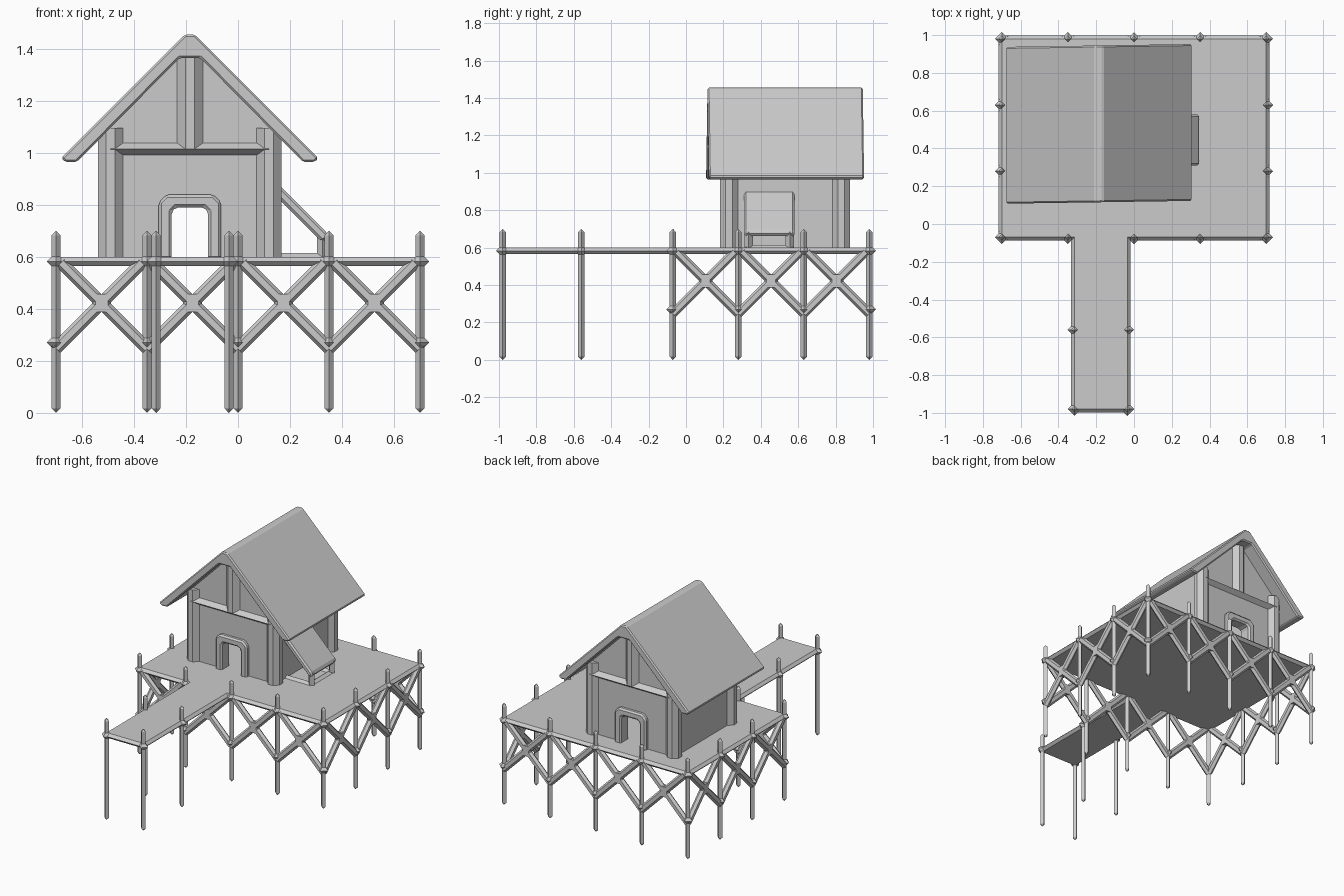
import bpy, bmesh
from mathutils import Vector as V

if "Cube" in bpy.data.objects:
    bpy.data.objects.remove(bpy.data.objects["Cube"])

mat = bpy.data.materials.new("plain_grey")
mat.diffuse_color = (0.6, 0.6, 0.6, 1)
mat.use_nodes = True
mat.node_tree.nodes["Principled BSDF"].inputs["Base Color"].default_value = mat.diffuse_color
H = 0.0175          # half thickness of slender members
DZ = 0.5825         # mid height of the deck


def finish(name, bm, bevel=0):
    bmesh.ops.recalc_face_normals(bm, faces=bm.faces)
    me = bpy.data.meshes.new(name)
    bm.to_mesh(me)
    bm.free()
    ob = bpy.data.objects.new(name, me)
    me.materials.append(mat)
    bpy.context.collection.objects.link(ob)
    if bevel:
        m = ob.modifiers.new("chamfer", 'BEVEL')
        m.width, m.segments, m.limit_method = bevel, 1, 'ANGLE'
    return ob


def loft(bm, rings):
    """Skin closed rings of points and cap both ends."""
    rs = [[bm.verts.new(p) for p in r] for r in rings]
    n = len(rs[0])
    for a, b in zip(rs, rs[1:]):
        for i in range(n):
            bm.faces.new((a[i], a[(i + 1) % n], b[(i + 1) % n], b[i]))
    bm.faces.new(rs[0])
    bm.faces.new(rs[-1])


def tube(bm, p, q, section, u):
    """Sweep a section from p to q; u is the direction of its first axis."""
    p, q, u = V(p), V(q), V(u)
    w = (q - p).normalized().cross(u)
    loft(bm, [[c + u * a + w * b for a, b in section] for c in (p, q)])


def prism(bm, pts, y0, y1, shear=0):
    loft(bm, [[(x, y + shear * (x + 0.185), z) for x, z in pts] for y in (y0, y1)])


def octahedron(bm, c, r):
    v = [bm.verts.new(V(c) + V(d) * r) for d in
         ((1, 0, 0), (0, 1, 0), (-1, 0, 0), (0, -1, 0), (0, 0, 1), (0, 0, -1))]
    for i in range(4):
        for k in (4, 5):
            bm.faces.new((v[i], v[(i + 1) % 4], v[k]))


def diamond(a, b):
    return [(a, 0), (0, b), (-a, 0), (0, -b)]


def octagon(h, f):
    return [(h, -f), (h, f), (f, h), (-f, h), (-h, f), (-h, -f), (-f, -h), (f, -h)]


def strap(w):
    """Flat section with pointed edges: first axis is depth, second is width."""
    f = w - 0.012
    return [(H, -f), (H, f), (0, w), (-H, f), (-H, -f), (0, -w)]


def plate(name, x0, x1, y0, y1):
    bm = bmesh.new()
    loft(bm, [[(x0 - e, y0 - e, z), (x1 + e, y0 - e, z), (x1 + e, y1 + e, z), (x0 - e, y1 + e, z)]
              for e, z in ((0, DZ - H), (H, DZ), (0, DZ + H))])
    finish(name, bm)


# deck and pier walkway
plate("main_deck", -0.7, 0.7, -0.07, 0.98)
plate("pier_deck", -0.315, -0.035, -0.98, -0.07)

# stilts with pointed ends and joint knots
xs = [-0.7, -0.35, 0, 0.35, 0.7]
ys = [-0.07, 0.28, 0.63, 0.98]
main = [(x, y) for x in xs for y in ys if abs(x) == 0.7 or y in (-0.07, 0.98)]
pier = [(x, y) for x in (-0.315, -0.035) for y in (-0.98, -0.56)]
bm = bmesh.new()
for x, y in main + pier:
    loft(bm, [[(x + a * s, y + b * s, z) for a, b in diamond(H, H)]
              for s, z in ((0.02, 0), (1, H), (1, 0.7 - H), (0.02, 0.7))])
    octahedron(bm, (x, y, DZ), 0.036)
for x, y in main:
    octahedron(bm, (x, y, 0.27), 0.036)
finish("stilts", bm)

# cross bracing round the main deck
bays = [(V((x + 0.175, y, 0.4225)), V((1, 0, 0))) for x in xs[:-1] for y in (-0.07, 0.98)]
bays += [(V((x, y + 0.175, 0.4225)), V((0, 1, 0))) for y in ys[:-1] for x in (-0.7, 0.7)]
bm = bmesh.new()
for c, d in bays:
    up = V((0, 0, 1))
    depth = V((d.y, d.x, 0))
    for s in (-1, 1):
        tube(bm, c - (d * s + up) * 0.175, c + (d * s + up) * 0.155, strap(0.024), depth)
    tube(bm, c - up * 0.035, c + up * 0.035, strap(0.036), depth)
finish("cross_braces", bm)

# house walls: gable ends with a door notch, plain side walls
gable = [(-0.49, 0.59), (-0.26, 0.59), (-0.26, 0.8), (-0.11, 0.8), (-0.11, 0.59), (0.12, 0.59),
         (0.12, 1.12), (-0.185, 1.42), (-0.49, 1.12)]
frame = [(-0.305, 0.59), (-0.305, 0.81), (-0.275, 0.84), (-0.095, 0.84), (-0.065, 0.81), (-0.065, 0.59),
         (-0.115, 0.59), (-0.115, 0.775), (-0.13, 0.79), (-0.24, 0.79), (-0.255, 0.775), (-0.255, 0.59)]
for side, y in (("front", 0.23), ("back", 0.83)):
    bm = bmesh.new()
    prism(bm, gable, y - H, y + H)
    finish(side + "_wall", bm)
    bm = bmesh.new()
    prism(bm, frame, y - 0.045, y + 0.045)
    finish(side + "_door_frame", bm, 0.014)
    bm = bmesh.new()
    tube(bm, (-0.49, y, 1.015), (0.12, y, 1.015), diamond(0.05, 0.036), (0, 1, 0))
    finish(side + "_tie_beam", bm)
    bm = bmesh.new()
    tube(bm, (-0.185, y, 1.015), (-0.185, y, 1.4), octagon(0.05, H), (1, 0, 0))
    finish(side + "_king_post", bm)
for side, x in (("left", -0.49), ("right", 0.12)):
    bm = bmesh.new()
    prism(bm, [(x - H, 0.59), (x + H, 0.59), (x + H, 1.1), (x - H, 1.1)], 0.23, 0.83)
    finish(side + "_wall", bm)
    bm = bmesh.new()
    for y in (0.23, 0.83):
        tube(bm, (x, y, 0.59), (x, y, 1.095), octagon(0.048, H), (1, 0, 0))
    finish(side + "_corner_columns", bm)

# pitched roof
half = [(0.02, 1.455), (0.495, 0.98), (0.48, 0.965), (0.435, 0.965), (0.04, 1.365)]
roof = [(-0.185 + a, z) for a, z in half] + [(-0.185 - a, z) for a, z in reversed(half)]
bm = bmesh.new()
prism(bm, roof, 0.115, 0.945, 0.015)
finish("roof", bm, 0.008)

# small lean-to on the right wall
bm = bmesh.new()
prism(bm, [(0.125, 0.91), (0.345, 0.69), (0.345, 0.665), (0.32, 0.66), (0.12, 0.86)], 0.31, 0.58)
finish("lean_to_roof", bm, 0.01)
bm = bmesh.new()
for y in (0.335, 0.555):
    tube(bm, (0.325, y, 0.59), (0.325, y, 0.685), diamond(0.022, 0.022), (1, 0, 0))
    tube(bm, (0.12, y, 0.598), (0.335, y, 0.598), diamond(0.022, H), (0, 1, 0))
tube(bm, (0.32, 0.335, 0.598), (0.32, 0.555, 0.598), diamond(0.022, H), (1, 0, 0))
finish("lean_to_legs", bm)
